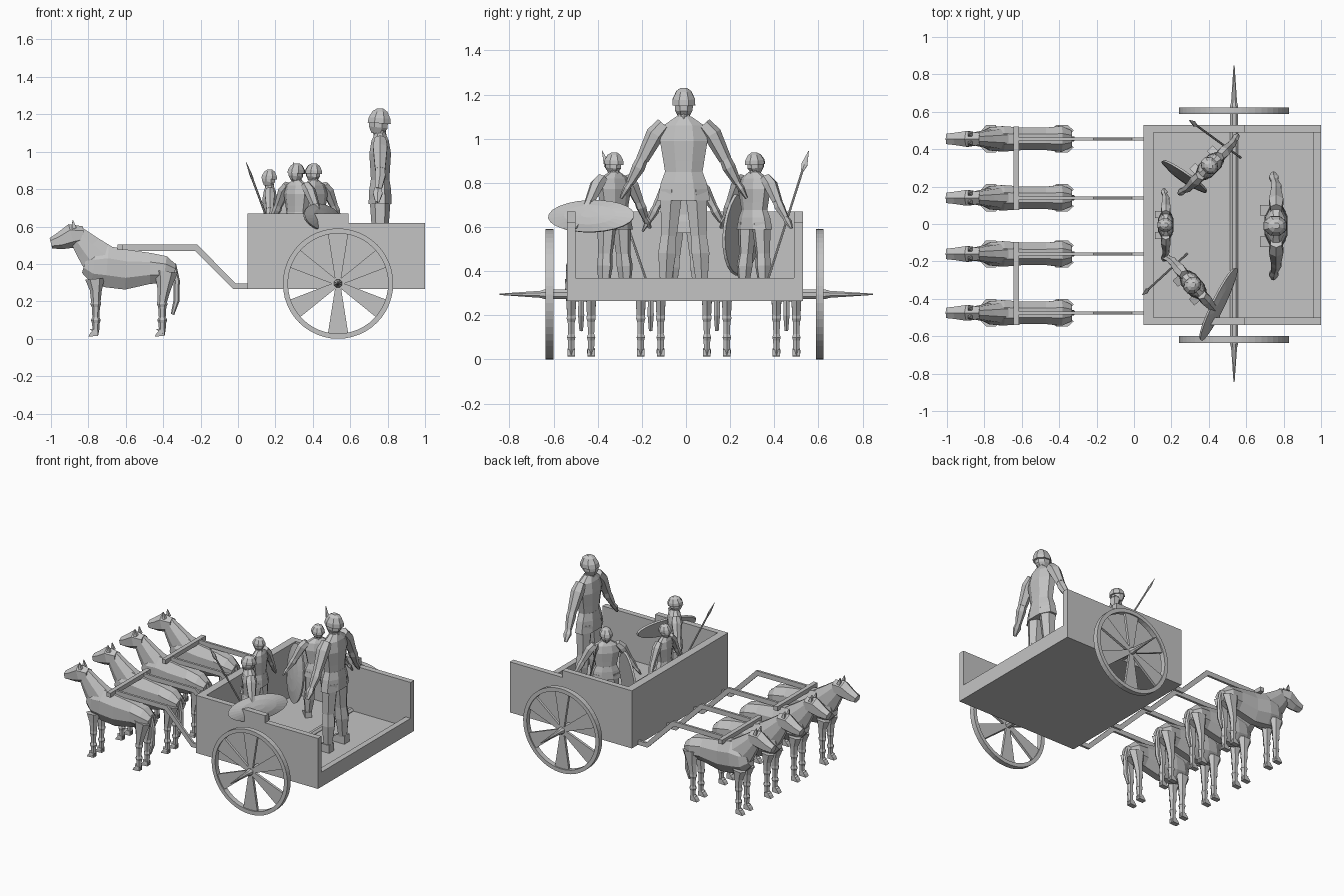
import bpy, bmesh, math
from mathutils import Vector as V, Matrix as Mx

grey = bpy.data.materials.new("stone grey")
grey.diffuse_color = (0.55, 0.55, 0.55, 1)
I = Mx.Identity(4)


def finish(name, bm, M=I):
    bmesh.ops.transform(bm, matrix=M, verts=bm.verts)
    bmesh.ops.recalc_face_normals(bm, faces=bm.faces)
    me = bpy.data.meshes.new(name)
    bm.to_mesh(me)
    bm.free()
    me.materials.append(grey)
    bpy.context.collection.objects.link(bpy.data.objects.new(name, me))


def loft(name, pts, n=8, M=I, side=(0, 1, 0)):
    """Skin rings along a path; each point is x, y, z, half width, half depth."""
    bm = bmesh.new()
    c = [V(p[:3]) for p in pts]
    k = 1 / math.cos(math.pi / n)
    rings = []
    for i, p in enumerate(pts):
        t = (c[min(i + 1, len(c) - 1)] - c[max(i - 1, 0)]).normalized()
        v = t.cross(V(side)).normalized()
        u = v.cross(t)
        ring = []
        for j in range(n):
            a = (j + .5) * 2 * math.pi / n
            ring.append(bm.verts.new(c[i] + u * p[3] * k * math.cos(a) + v * p[4] * k * math.sin(a)))
        rings.append(ring)
    for r, s in zip(rings, rings[1:]):
        for j in range(n):
            bm.faces.new((r[j], r[(j + 1) % n], s[(j + 1) % n], s[j]))
    bm.faces.new(rings[0])
    bm.faces.new(rings[-1])
    finish(name, bm, M)


def prism(name, prof, y0, y1, M=I):
    """Extrude an x-z outline from y0 to y1."""
    bm = bmesh.new()
    f = bm.faces.new([bm.verts.new((x, y0, z)) for x, z in prof])
    r = bmesh.ops.extrude_face_region(bm, geom=[f])
    bmesh.ops.translate(bm, vec=(0, y1 - y0, 0), verts=[g for g in r["geom"] if isinstance(g, bmesh.types.BMVert)])
    finish(name, bm, M)


def box(name, x0, x1, y0, y1, z0, z1):
    prism(name, [(x0, z0), (x1, z0), (x1, z1), (x0, z1)], y0, y1)


# cart tub: floor, front wall, stepped side walls, rear lip
box("cart_floor", .05, 1, -.54, .53, .265, .30)
box("cart_front_wall", .05, .105, -.54, .53, .30, .67)
box("cart_rear_lip", .96, 1, -.50, .49, .30, .368)
for y0, y1 in ((-.54, -.50), (.49, .53)):
    prism("cart_side_wall", [(.05, .265), (1, .265), (1, .62), (.59, .62), (.59, .67), (.05, .67)], y0, y1)

# axle with pointed ends
loft("axle", [(.535, y, .295, r, r) for y, r in
              ((-.845, .003), (-.66, .016), (-.64, .022), (.63, .022), (.65, .016), (.848, .003))],
     8, side=(1, 0, 0))

# wheels: rim ring and six flared spokes
for wy in (-.618, .606):
    W = Mx.Translation((.535, wy, .295))
    bm = bmesh.new()
    N = 48
    ring = []
    for k in range(N):
        a = 2 * math.pi * k / N
        ring.append([bm.verts.new((r * math.cos(a), y, r * math.sin(a)))
                     for r, y in ((.268, -.018), (.295, -.018), (.295, .018), (.268, .018))])
    for k in range(N):
        p, q = ring[k], ring[(k + 1) % N]
        for j in range(4):
            bm.faces.new((p[j], p[(j + 1) % 4], q[(j + 1) % 4], q[j]))
    finish("wheel_rim", bm, W)
    for k in range(6):
        prism("wheel_spoke", [(-.012, .0), (.012, .0), (.055, .272), (-.055, .272)], -.009, .009,
              W @ Mx.Rotation(k * math.pi / 3, 4, 'Y'))

# yokes joining each pair of horses
for y0, y1 in ((.075, .52), (-.54, -.095)):
    box("yoke", -.645, -.615, y0, y1, .475, .505)

# horses, each with its own shaft
LEG = [(.20, .019, .022), (.185, .021, .025), (.17, .016, .019), (.115, .014, .016),
       (.10, .019, .023), (.085, .015, .018), (.05, .014, .016)]
for hy in (.455, .14, -.16, -.475):
    H = Mx.Translation((0, hy, 0))
    prism("shaft", [(-.635, .47), (-.23, .47), (-.025, .265), (.18, .265), (.18, .295),
                    (-.012, .295), (-.217, .503), (-.635, .503)], -.008, .008, H)
    loft("horse_body", [(x, 0, z, a, b) for x, z, a, b in (
        (-.82, .40, .035, .05), (-.77, .385, .062, .09), (-.70, .385, .068, .11), (-.60, .37, .06, .107),
        (-.47, .376, .06, .083), (-.39, .37, .069, .072), (-.337, .36, .045, .036))], 8, H)
    loft("horse_neck", [(-.71, 0, .39, .058, .11), (-.80, 0, .485, .042, .075), (-.865, 0, .56, .03, .048)], 8, H)
    loft("horse_head", [(-.825, 0, .555, .032, .04), (-.89, 0, .55, .042, .056),
                        (-.95, 0, .523, .033, .04), (-1.0, 0, .51, .028, .025)], 6, H)
    loft("horse_tail", [(-.345, 0, .40, .012, .012), (-.327, 0, .31, .012, .014),
                        (-.33, 0, .20, .014, .014), (-.35, 0, .13, .008, .008)], 6, H)
    for s in (-1, 1):
        loft("horse_ear", [(-.875, s * .022, .59, .012, .012), (-.884, s * .024, .635, .002, .002)], 4, H)
        for part, x, top in (("front", -.76, [(-.765, .32, .028, .045), (-.76, .26, .022, .028)]),
                             ("hind", -.405, [(-.385, .36, .028, .055), (-.395, .27, .022, .032)])):
            loft("horse_%s_leg" % part, [(tx, s * .045, z, a, b) for tx, z, a, b in top]
                 + [(x, s * .045, z, a, b) for z, a, b in LEG]
                 + [(x - .01, s * .045, .035, .018, .024)], 6, H)
            prism("horse_hoof", [(x + .012, .015), (x - .04, .012), (x - .03, .03), (x - .01, .05), (x + .012, .045)],
                  s * .045 - .017, s * .045 + .017, H)


def person(name, x, y, size, girth, turn):
    """Standing figure facing -x, then turned about z."""
    M = (Mx.Translation((x, y, .30)) @ Mx.Rotation(math.radians(turn), 4, 'Z')
         @ Mx.Diagonal((size * girth, size * girth, size, 1)))

    def column(part, rows, n=8):
        loft(name + part, [(cx, 0, z, a, b) for cx, z, a, b in rows], n, M)
    column("_tunic_skirt", [(0, .42, .12, .062), (0, .50, .104, .058), (0, .55, .085, .05)])
    column("_torso", [(0, .52, .08, .048), (0, .60, .093, .052), (0, .69, .108, .058),
                      (0, .76, .092, .046), (0, .80, .035, .028)])
    column("_neck", [(0, .77, .028, .03), (-.005, .83, .026, .03)], 6)
    column("_head", [(-.018, .795, .022, .03), (-.01, .83, .04, .05), (-.01, .87, .042, .052)])
    column("_helmet", [(-.005, .852, .052, .062), (-.003, .88, .05, .058),
                       (0, .915, .034, .04), (0, .93, .015, .018)])
    for s in (-1, 1):
        loft(name + "_upper_arm", [(0, s * .09, .765, .03, .03), (0, s * .13, .72, .038, .036),
                                   (0, s * .188, .605, .027, .025)], 6, M, (1, 0, 0))
        loft(name + "_forearm", [(0, s * .185, .615, .024, .022), (0, s * .205, .57, .028, .026),
                                 (-.01, s * .243, .50, .018, .016)], 6, M, (1, 0, 0))
        loft(name + "_hand", [(-.01, s * .24, .505, .018, .012), (-.013, s * .26, .475, .025, .014),
                              (-.015, s * .285, .43, .01, .006)], 6, M, (1, 0, 0))
        loft(name + "_thigh", [(0, s * .055, .47, .05, .05), (0, s * .068, .26, .036, .037)], 6, M)
        loft(name + "_shin", [(0, s * .068, .27, .034, .036), (.004, s * .076, .18, .04, .042),
                              (.005, s * .082, .04, .025, .027)], 6, M)
        prism(name + "_foot", [(.035, 0), (-.085, 0), (-.085, .018), (-.02, .055), (.035, .055)],
              s * .084 - .028, s * .084 + .028, M)


person("standing_rider", .76, -.01, 1, 1, 0)
person("driver", .17, -.005, .65, 1.04, 0)
person("left_guard", .315, -.325, .685, 1.15, 41)
person("right_guard", .406, .31, .685, 1.15, -45)

# oval shields
DOME = ((-.012, .97), (0, 1), (.014, .6), (.02, .2))
for pos, ang, tilt, a, b in (((.455, -.43, .65), -.455, -.4, .215, .078),
                             ((.267, .25, .58), math.atan2(-.82, -.57), -.1, .145, .20)):
    S = Mx.Translation(pos) @ Mx.Rotation(ang, 4, 'Z') @ Mx.Rotation(tilt, 4, 'Y')
    loft("shield", [(x, 0, 0, a * k, b * k) for x, k in DOME], 24, S)

# spears: thin pole and leaf-shaped head
for foot, tip in (((.283, -.16, .30), (.043, -.38, .945)), ((.57, .355, .31), (.294, .556, .945))):
    f, t = V(foot), V(tip)
    loft("spear", [(*f.lerp(t, k), r, r2) for k, r, r2 in (
        (0, .005, .005), (.86, .005, .005), (.865, .007, .006), (.90, .014, .006), (1, .001, .001))], 6)
